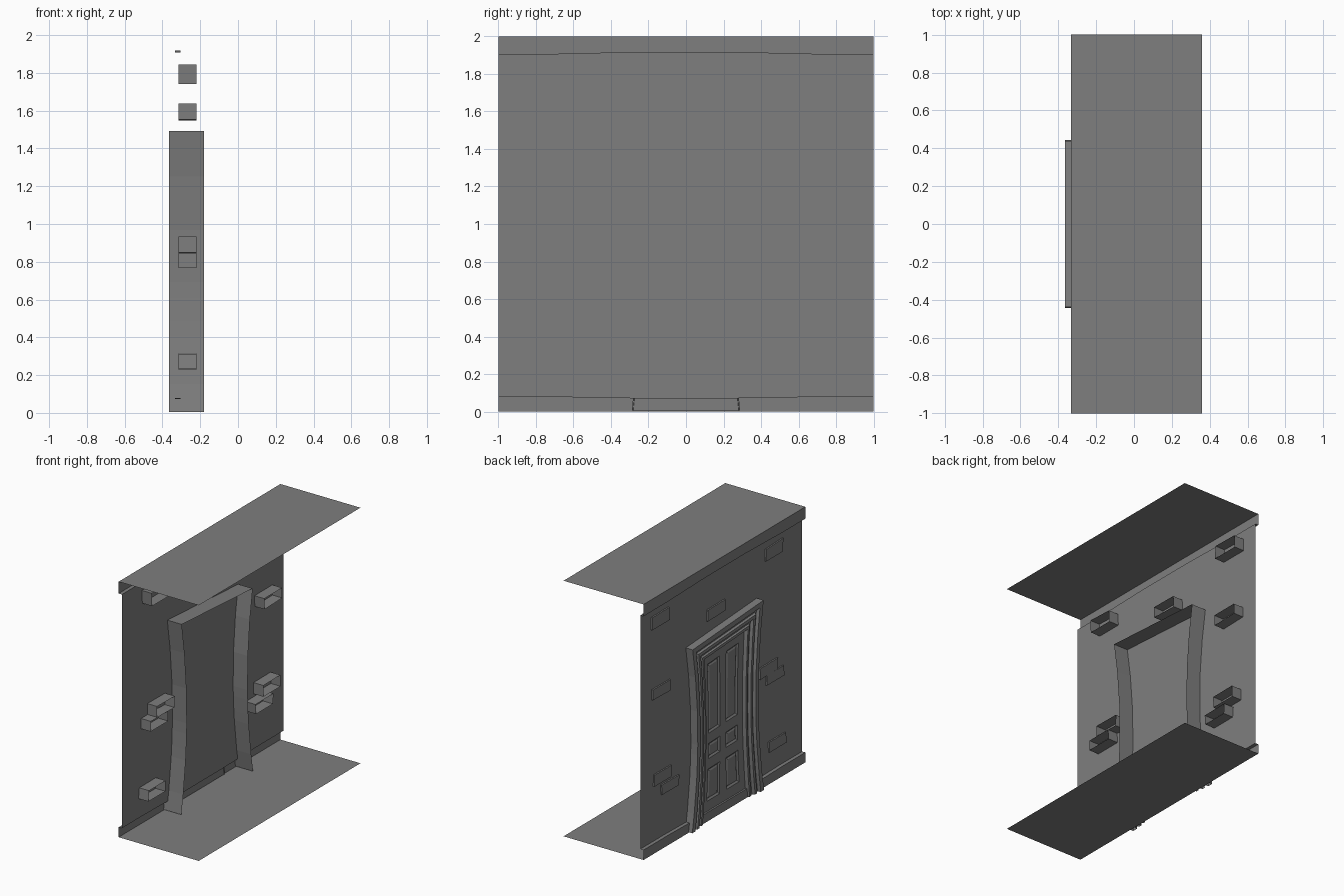
import bpy, bmesh, random

cube = bpy.data.objects.get("Cube")
if cube:
    bpy.data.objects.remove(cube, do_unlink=True)
random.seed(4)

grey = bpy.data.materials.new("stone_grey")
grey.use_nodes = True
COLOUR = (0.21, 0.21, 0.21, 1)
grey.diffuse_color = COLOUR
grey.node_tree.nodes["Principled BSDF"].inputs["Base Color"].default_value = COLOUR


def finish(name, bm):
    mesh = bpy.data.meshes.new(name)
    bm.to_mesh(mesh)
    bm.free()
    mesh.materials.append(grey)
    obj = bpy.data.objects.new(name, mesh)
    bpy.context.collection.objects.link(obj)
    return obj


def loft(bm, rows, closed=False):
    """Skin a list of point rows; returns the faces row by row."""
    verts = [[bm.verts.new(p) for p in row] for row in rows]
    strips = []
    for a, b in zip(verts, verts[1:]):
        n = len(a)
        strips.append([bm.faces.new((a[i], a[(i + 1) % n], b[(i + 1) % n], b[i]))
                       for i in range(n if closed else n - 1)])
    return verts, strips


# Room shell: each sheet runs along y, with gently sagging skirting and cornice
STATIONS = [-1, -0.72, -0.26, 0.24, 0.71, 1]
OUT, WALL, FAR = -0.333, -0.305, 0.36


def low(y):
    return 0.07 if abs(y) < 0.5 else 0.078


def high(y):
    return 1.918 if abs(y) < 0.5 else 1.907


def sheet(name, section):
    bm = bmesh.new()
    loft(bm, [[(x, y, z) for x, z in section(y)] for y in STATIONS])
    finish(name, bm)


sheet("floor", lambda y: [(FAR, 0), (OUT, 0)])
sheet("skirting", lambda y: [(OUT, 0), (OUT, low(y)), (WALL, low(y))])
sheet("wall", lambda y: [(WALL, low(y)), (WALL, high(y))])
sheet("cornice", lambda y: [(WALL, high(y)), (OUT, high(y)), (OUT, 2)])
sheet("ceiling", lambda y: [(OUT, 2), (FAR, 2)])

# Doorway shape: waisted sides and a leaning top
HALF, TOP = 0.445, 1.465
LEVELS = [0.005, 0.15, 0.40, 0.48, 0.60, 0.68, 0.95, 1.23]


def waist(z):
    u = (z - 0.75) / 0.75
    return 0.375 + (HALF - 0.375) * min(1, u * u)


def lean(y):
    return -0.027 * y / HALF


def warp(x, y, z):
    """Bend a point of a straight doorway into the crooked one."""
    return (x, y * waist(z) / HALF, z + lean(y) * z / TOP)


# Frame: a stepped moulding swept up, across and down
MOULDING = [(0, -0.18), (0, -0.365), (0.04, -0.365), (0.048, -0.342),
            (0.068, -0.342), (0.075, -0.358), (0.10, -0.358), (0.108, -0.335),
            (0.128, -0.335), (0.134, -0.348), (0.155, -0.348), (0.163, -0.312)]


def frame_row(side, z, corner):
    return [warp(x, side * (HALF - t), TOP - t if corner else z) for t, x in MOULDING]


bm = bmesh.new()
rows = [frame_row(1, z, False) for z in LEVELS] + [frame_row(1, 0, True)]
rows += [frame_row(-1, 0, True)] + [frame_row(-1, z, False) for z in reversed(LEVELS)]
loft(bm, rows)
bmesh.ops.recalc_face_normals(bm, faces=bm.faces)
finish("door_frame", bm)

# Door leaf: three pairs of sunken panels with raised fields
bm = bmesh.new()
COLUMNS = [0.29, 0.21, 0.045, -0.045, -0.21, -0.29]
door_levels = LEVELS + [TOP - 0.16]
verts, strips = loft(bm, [[warp(-0.32, y, z) for y in COLUMNS] for z in door_levels])
for f in bm.faces:
    f.normal_update()
    if f.normal.x > 0:
        f.normal_flip()
panels = [strips[r][c] for r in (1, 3, 5, 6) for c in (1, 3)]
bmesh.ops.inset_region(bm, faces=panels, thickness=0.014, depth=-0.010, use_even_offset=True)
bmesh.ops.inset_region(bm, faces=panels, thickness=0.012, depth=0.006, use_even_offset=True)
finish("door", bm)

# Bricks: hollow blocks, open inside, standing slightly proud of the wall
BRICKS = [(0.65, 0.87, 1.745, 1.84), (-0.75, -0.54, 1.745, 1.84),
          (-0.04, 0.18, 1.55, 1.635), (0.64, 0.86, 1.19, 1.275),
          (-0.69, -0.47, 0.845, 0.93), (-0.765, -0.55, 0.768, 0.85),
          (-0.79, -0.58, 0.23, 0.315), (0.63, 0.84, 0.51, 0.595),
          (0.535, 0.75, 0.41, 0.485)]
for y0, y1, z0, z1 in BRICKS:
    def wobble():
        return random.uniform(-0.005, 0.005)
    ring = [(y + wobble(), z + wobble())
            for y, z in ((y0, z0), (y1, z0), (y1, z1), (y0, z1))]
    bm = bmesh.new()
    verts, strips = loft(bm, [[(x, y, z) for y, z in ring] for x in (-0.316, -0.22)], True)
    bm.faces.new(verts[0])
    bmesh.ops.recalc_face_normals(bm, faces=bm.faces)
    finish("brick", bm)
